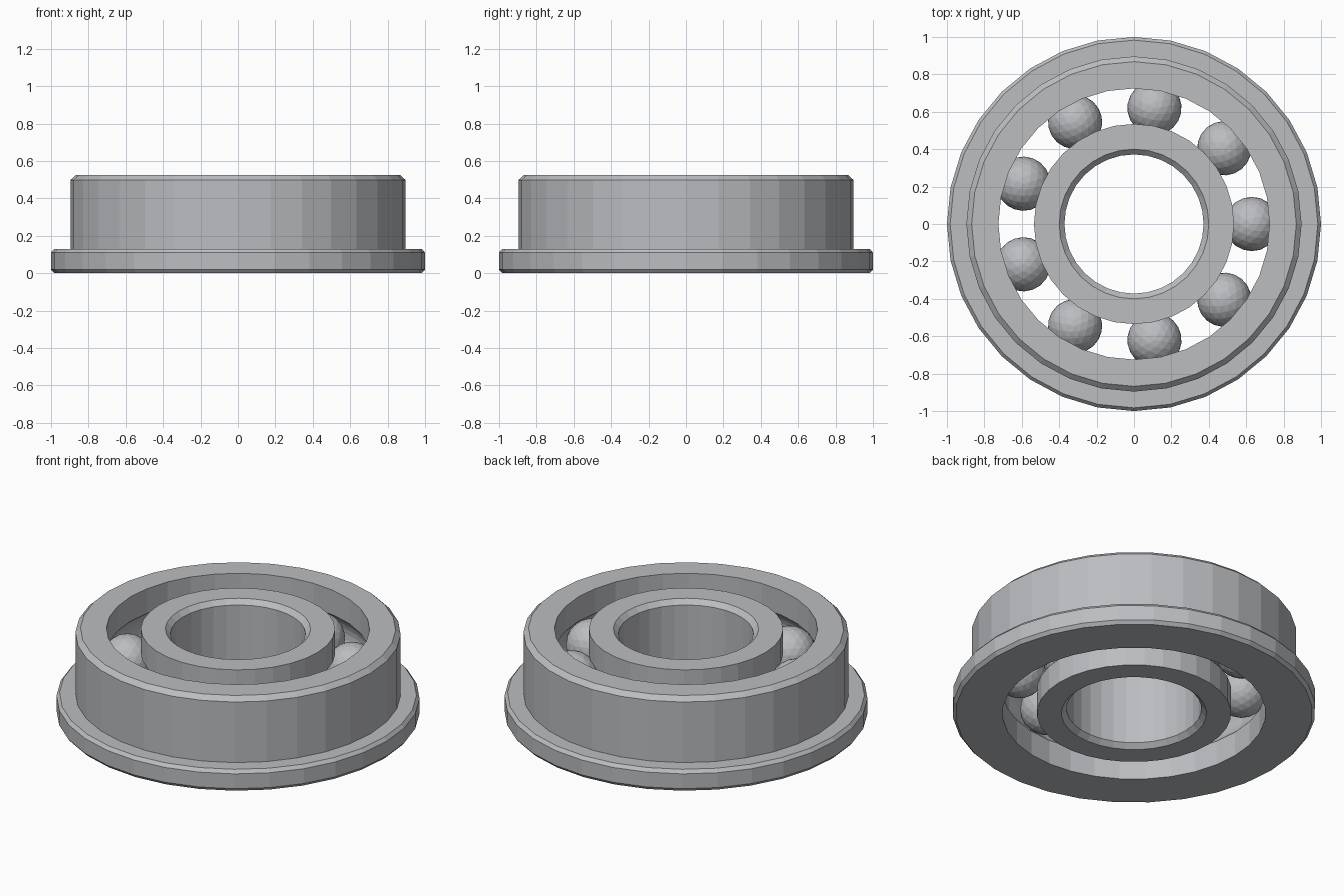
import bpy
import bmesh
from math import asin, cos, pi, sin, sqrt, tau
from mathutils import Matrix, Vector

if "Cube" in bpy.data.objects:
    bpy.data.objects.remove(bpy.data.objects["Cube"], do_unlink=True)

SIDES = 32
HEIGHT = 0.525
MID = HEIGHT / 2
PITCH = 0.63          # radius of the circle of ball centres
BALL = 0.145
RACE = 0.148          # radius of the raceway groove
BALL_COUNT = 9


def make_material(name, color):
    mat = bpy.data.materials.new(name)
    mat.use_nodes = True
    mat.diffuse_color = color
    mat.node_tree.nodes["Principled BSDF"].inputs["Base Color"].default_value = color
    return mat


steel = make_material("steel grey", (0.5, 0.51, 0.53, 1))


def add_object(name, bm):
    bmesh.ops.recalc_face_normals(bm, faces=bm.faces)
    mesh = bpy.data.meshes.new(name)
    bm.to_mesh(mesh)
    bm.free()
    mesh.materials.append(steel)
    obj = bpy.data.objects.new(name, mesh)
    bpy.context.collection.objects.link(obj)
    return obj


def groove(wall, steps=8):
    """Arc cut into a wall at the given radius, listed from bottom to top."""
    side = 1 if wall > PITCH else -1
    half = asin(sqrt(RACE ** 2 - (wall - PITCH) ** 2) / RACE)
    angles = [half * (2 * i / steps - 1) for i in range(steps + 1)]
    return [(PITCH + side * RACE * cos(a), MID + RACE * sin(a)) for a in angles]


def lathe(name, profile):
    """Sweep a closed (radius, z) profile around the axis."""
    bm = bmesh.new()
    rings = [[bm.verts.new((r * cos(tau * i / SIDES), r * sin(tau * i / SIDES), z))
              for r, z in profile] for i in range(SIDES)]
    n = len(profile)
    for i, ring in enumerate(rings):
        after = rings[(i + 1) % SIDES]
        for j in range(n):
            k = (j + 1) % n
            bm.faces.new((ring[j], after[j], after[k], ring[k]))
    return add_object(name, bm)


# Outer ring with a chamfered flange at the bottom and a groove inside
outer_wall = 0.725
lathe("outer_ring",
      [(outer_wall, 0)] + groove(outer_wall) +
      [(outer_wall, HEIGHT), (0.868, HEIGHT), (0.896, 0.498), (0.896, 0.13),
       (0.983, 0.13), (1, 0.11), (1, 0.02), (0.983, 0)])

# Inner ring with a chamfered bore and a groove outside
inner_wall = 0.535
lathe("inner_ring",
      [(inner_wall, 0)] + groove(inner_wall) +
      [(inner_wall, HEIGHT), (0.4, HEIGHT), (0.372, 0.497), (0.372, 0.028), (0.4, 0)])

# Balls running between the two rings
for i in range(BALL_COUNT):
    turn = Matrix.Rotation(tau * i / BALL_COUNT, 4, "Z")
    bm = bmesh.new()
    bmesh.ops.create_icosphere(bm, subdivisions=3, radius=BALL)
    bmesh.ops.transform(bm, matrix=turn @ Matrix.Translation(Vector((PITCH, 0, MID))),
                        verts=bm.verts)
    add_object(f"ball_{i + 1}", bm)
